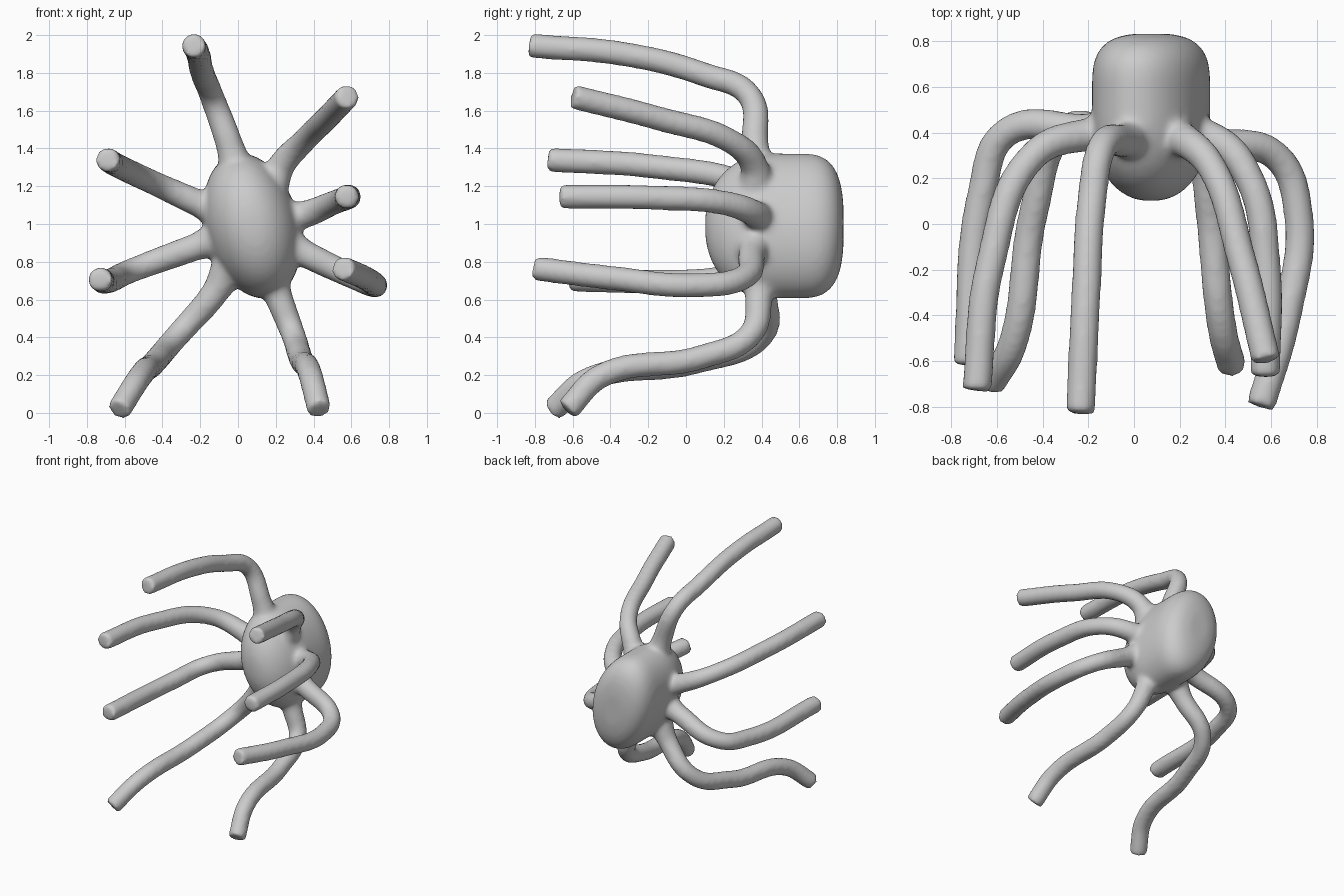
import bpy, bmesh, math
from mathutils import Vector

if "Cube" in bpy.data.objects:
    bpy.data.objects.remove(bpy.data.objects["Cube"])

C = Vector((0.075, 0.385, 0.99))  # where the legs converge inside the body
A, B, TILT = 0.247, 0.392, math.radians(15)
R = 0.066                         # leg radius


# Body section scale along y: domed front, blunt back
def section(y):
    if y < 0.46:
        t, p = (0.46 - y) / 0.36, 2.2
    else:
        t, p = max(0, y - 0.60) / 0.235, 3.0
    return max(0.0, 1 - t ** p) ** (1 / p)


# Body: tilted ellipse lofted along y
def make_body():
    n, steps = 48, 40
    bm = bmesh.new()
    rings = []
    for k in range(steps):
        # cosine spacing crowds rings at both ends
        y = 0.4675 - 0.366 * math.cos(math.pi * k / (steps - 1))
        s = section(y)
        ring = []
        for i in range(n):
            t = 2 * math.pi * i / n
            u, v = A * s * math.cos(t), B * s * math.sin(t)
            x = u * math.cos(TILT) - v * math.sin(TILT)
            z = u * math.sin(TILT) + v * math.cos(TILT)
            ring.append(bm.verts.new((C.x + x, y, C.z + z)))
        rings.append(ring)
    for a, b in zip(rings, rings[1:]):
        for i in range(n):
            bm.faces.new((a[i], a[(i + 1) % n], b[(i + 1) % n], b[i]))
    bm.faces.new(rings[0])
    bm.faces.new(rings[-1])
    bmesh.ops.recalc_face_normals(bm, faces=bm.faces)
    me = bpy.data.meshes.new("body")
    bm.to_mesh(me)
    bm.free()
    ob = bpy.data.objects.new("body", me)
    bpy.context.collection.objects.link(ob)
    return ob


# Leg: round tube from inside the body along a path, flared at the root
def make_leg(name, path):
    pts = [Vector(p) for p in path]
    pts.insert(0, C.lerp(pts[0], 0.6))
    cu = bpy.data.curves.new(name, 'CURVE')
    cu.dimensions = '3D'
    cu.bevel_depth = R
    cu.bevel_resolution = 5
    cu.resolution_u = 14
    cu.use_fill_caps = True
    sp = cu.splines.new('BEZIER')
    sp.bezier_points.add(len(pts) - 1)
    for i, (bp, p) in enumerate(zip(sp.bezier_points, pts)):
        bp.co = p
        bp.handle_left_type = bp.handle_right_type = 'AUTO'
        bp.radius = (1.5, 1.12)[i] if i < 2 else 1.0
    ob = bpy.data.objects.new(name, cu)
    bpy.context.collection.objects.link(ob)
    return ob


# Leg paths: body surface, bend, reach, tip
body = make_body()
parts = [
    body,
    make_leg("leg_top", [(-0.045, 0.365, 1.42), (-0.14, 0.335, 1.68), (-0.185, 0.1, 1.79),
                         (-0.21, -0.3, 1.895), (-0.235, -0.83, 1.945)]),
    make_leg("leg_right_upper", [(0.23, 0.36, 1.31), (0.34, 0.25, 1.43), (0.47, -0.15, 1.56),
                                 (0.58, -0.6, 1.675)]),
    make_leg("leg_right_mid", [(0.35, 0.37, 1.05), (0.5, 0.21, 1.11), (0.58, -0.2, 1.14),
                               (0.575, -0.67, 1.145)]),
    make_leg("leg_right_lower", [(0.36, 0.35, 0.84), (0.62, 0.3, 0.715), (0.72, 0.05, 0.675),
                                 (0.67, -0.4, 0.715), (0.555, -0.8, 0.765)]),
    make_leg("leg_right_bottom", [(0.22, 0.385, 0.6), (0.29, 0.345, 0.42), (0.33, 0.08, 0.295),
                                  (0.385, -0.45, 0.195), (0.43, -0.63, 0.015)]),
    make_leg("leg_left_bottom", [(-0.12, 0.41, 0.64), (-0.32, 0.4, 0.41), (-0.44, 0.05, 0.27),
                                 (-0.53, -0.52, 0.175), (-0.63, -0.705, 0.015)]),
    make_leg("leg_left_lower", [(-0.22, 0.41, 0.88), (-0.56, 0.4, 0.755), (-0.665, 0.14, 0.705),
                                (-0.73, -0.62, 0.705)]),
    make_leg("leg_left_upper", [(-0.21, 0.39, 1.11), (-0.44, 0.3, 1.215), (-0.63, -0.18, 1.305),
                                (-0.69, -0.73, 1.34)]),
]

# Fuse everything into one smooth skin
bpy.ops.object.select_all(action='DESELECT')
for ob in parts:
    ob.select_set(True)
bpy.context.view_layer.objects.active = body
bpy.ops.object.convert(target='MESH')
bpy.ops.object.join()
body = bpy.context.view_layer.objects.active
body.name = "body_with_legs"

rm = body.modifiers.new("fuse", 'REMESH')
rm.mode = 'VOXEL'
rm.voxel_size = 0.016
sm = body.modifiers.new("soften", 'SMOOTH')
sm.factor = 0.5
sm.iterations = 12
for m in ("fuse", "soften"):
    bpy.ops.object.modifier_apply(modifier=m)
bpy.ops.object.shade_smooth()
